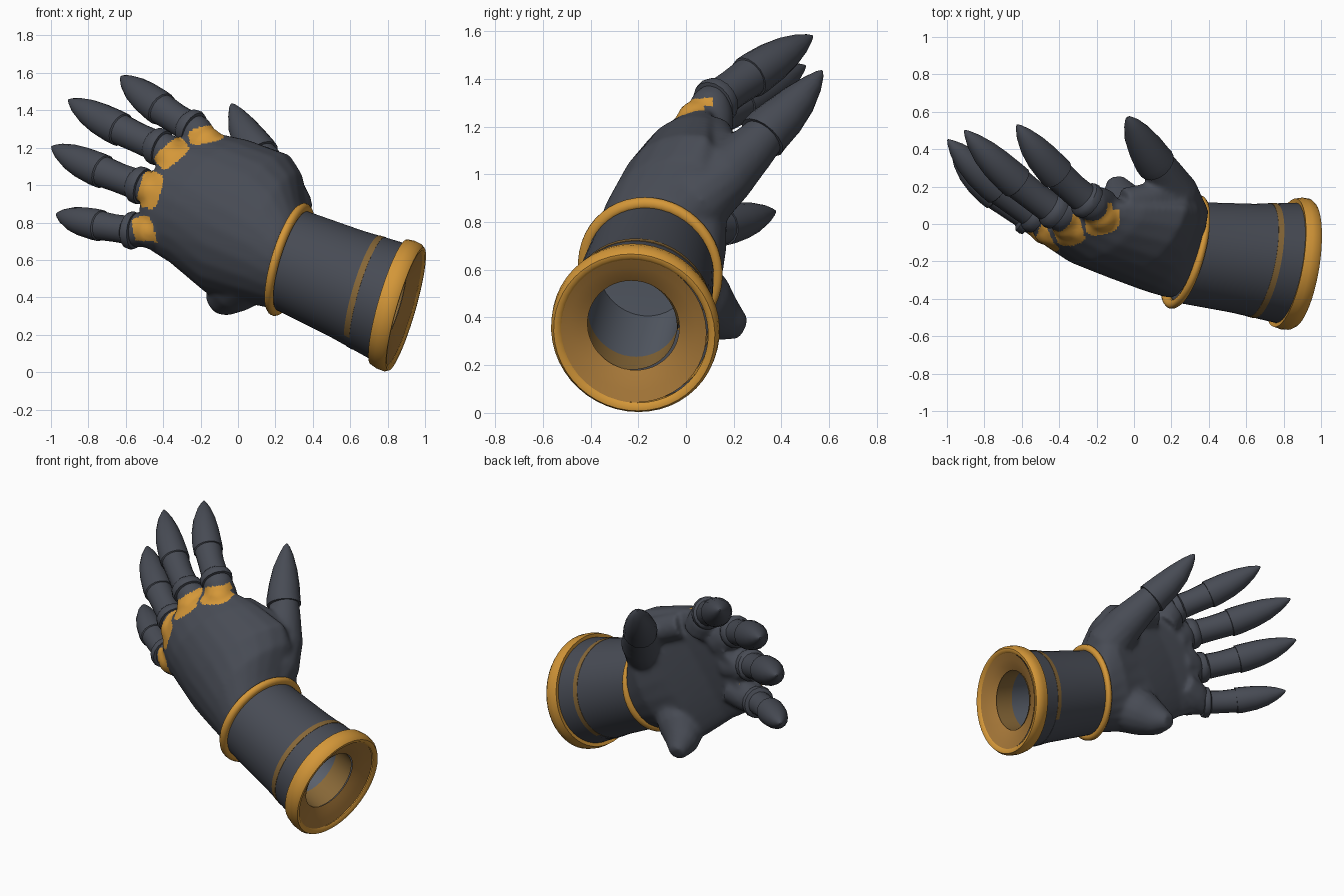
import bpy, bmesh, math
from mathutils import Vector as V

if "Cube" in bpy.data.objects:
    bpy.data.objects.remove(bpy.data.objects["Cube"])


def material(name, color):
    m = bpy.data.materials.new(name)
    m.diffuse_color = (*color, 1)
    m.use_nodes = True
    m.node_tree.nodes["Principled BSDF"].inputs["Base Color"].default_value = m.diffuse_color
    return m


STEEL = material("dark steel", (0.064, 0.071, 0.09))
GOLD = material("gold", (0.66, 0.31, 0.04))
BRONZE = material("dull bronze", (0.24, 0.135, 0.038))
AGED = material("aged gold", (0.40, 0.195, 0.042))
SLATE = material("slate", (0.10, 0.115, 0.145))


def loft(name, rings, mat, cap=True, closed=False):
    """Skin a list of equal-length point rings."""
    bm = bmesh.new()
    rows = [[bm.verts.new(p) for p in r] for r in rings]
    n = len(rows[0])
    pairs = list(zip(rows, rows[1:])) + ([(rows[-1], rows[0])] if closed else [])
    for a, b in pairs:
        for i in range(n):
            bm.faces.new((a[i], a[(i + 1) % n], b[(i + 1) % n], b[i]))
    if cap:
        bm.faces.new(rows[0])
        bm.faces.new(rows[-1])
    bmesh.ops.recalc_face_normals(bm, faces=bm.faces)
    me = bpy.data.meshes.new(name)
    bm.to_mesh(me)
    bm.free()
    ob = bpy.data.objects.new(name, me)
    bpy.context.collection.objects.link(ob)
    me.materials.append(mat)
    return ob


def smooth(ob, angle=35):
    bpy.ops.object.select_all(action='DESELECT')
    ob.select_set(True)
    bpy.context.view_layer.objects.active = ob
    bpy.ops.object.shade_smooth_by_angle(angle=math.radians(angle))


def circle(center, normal, r, n):
    q = V(normal).to_track_quat('Z', 'Y')
    return [V(center) + q @ V((r * math.cos(2 * math.pi * i / n),
                               r * math.sin(2 * math.pi * i / n), 0)) for i in range(n)]


def sweep(name, path, mat=STEEL, n=16):
    """Round tube along (point, radius) pairs."""
    pts = [V(p) for p, r in path]
    rings = []
    for i, (p, r) in enumerate(path):
        d = pts[min(i + 1, len(pts) - 1)] - pts[max(i - 1, 0)]
        rings.append(circle(p, d, r, n))
    return loft(name, rings, mat)


def ball(c, r):
    angles = [math.radians(d) for d in (-80, -50, -25, 0, 25, 50, 80)]
    return sweep("knuckle", [(V(c) + V((0, math.sin(a) * r, 0)), r * math.cos(a)) for a in angles])


# ---- cuff: skewed rings between wrist and mouth ----
WRIST, MOUTH = V((0.28, -0.15, 0.60)), V((0.88, -0.215, 0.345))
N_WRIST, N_MOUTH = V((1, -0.27, -0.31)), V((1, -0.16, -0.29))


def cuff(name, profile, mat, closed=False, shift=(0, 0, 0)):
    rings = [circle(WRIST.lerp(MOUTH, t) + V(shift), N_WRIST.lerp(N_MOUTH, t), r, 48)
             for t, r in profile]
    ob = loft(name, rings, mat, cap=False, closed=closed)
    smooth(ob, 50)
    return ob


HOLE = (0, -.022, .008)
cuff("cuff_sleeve", [(-.02, .275), (.5, .297), (.92, .328)], STEEL)
cuff("cuff_throat", [(.93, .197), (.72, .197)], BRONZE, shift=HOLE)
cuff("cuff_lining", [(.72, .197), (.4, .197), (.04, .2), (.03, .1), (.03, .004)], SLATE, shift=HOLE)
cuff("cuff_mouth_face", [(1.01, .315), (.985, .27), (.96, .23), (.93, .195)], AGED,
     shift=(0, -.01, .004))
cuff("cuff_mouth_rim", [(.89, .315), (.88, .348), (.94, .357), (1.0, .355), (1.03, .342),
                        (1.03, .325), (1.01, .312)], GOLD)
stripe = cuff("cuff_stripe", [(.65, .30), (.65, .31), (.70, .314), (.70, .305)], BRONZE, True)
stripe.data.materials.append(STEEL)
for f in stripe.data.polygons:
    f.material_index = int(f.center.z < 0.19)
cuff("wrist_ring", [(-.008 + .036 * math.cos(a), .288 + .026 * math.sin(a))
                    for a in [2 * math.pi * k / 10 for k in range(10)]], GOLD, True)

# ---- hand: lofted palm merged with knuckles, thumb root and heel ----
BACK = V((-0.27, -0.94, 0.18)).normalized()
# lower edge, upper edge, back depth, palm depth, forward bulge
sections = [
    ((.22, -.13, .34), (.36, -.13, .86), .28, .25, 0),
    ((.18, -.12, .34), (.35, -.08, .92), .31, .25, 0),
    ((.03, -.04, .37), (.34, .02, 1.06), .37, .19, 0),
    ((-.17, .05, .42), (.28, .08, 1.16), .385, .09, .03),
    ((-.36, .03, .58), (.06, .09, 1.24), .285, .07, .07),
    ((-.47, .02, .65), (-.10, .09, 1.275), .17, .08, .125),
    ((-.51, .03, .67), (-.14, .10, 1.285), .10, .08, .14),
]
rings = []
for lo, hi, back, palm, bulge in sections:
    mid, half = (V(lo) + V(hi)) / 2, (V(hi) - V(lo)) / 2
    ring = []
    for i in range(24):
        u, v = math.cos(math.pi * i / 12), math.sin(math.pi * i / 12)
        ring.append(mid + half * u + BACK * v * (back if v > 0 else palm)
                    + V((-.85, 0, .5)) * bulge * (1 - u * u))
    rings.append(ring)
parts = [loft("hand", rings, STEEL)]

for k in [(-.17, .05, 1.22), (-.35, .005, 1.13), (-.45, -.025, .965), (-.47, -.02, .755)]:
    parts.append(ball(k, .095))

FINGERS = {
    "index_finger": ((-.23, .11, 1.295), (-.625, .53, 1.58)),
    "middle_finger": ((-.40, .055, 1.195), (-.905, .50, 1.455)),
    "ring_finger": ((-.50, .035, .99), (-.995, .45, 1.205)),
    "little_finger": ((-.545, .03, .755), (-.97, .375, .845)),
}
# finger roots joining the palm
for a, b in FINGERS.values():
    a, b = V(a), V(b)
    root = a.lerp(V((-.05, .06, .9)), .35)
    parts.append(sweep("finger_root", [(root, .1), (a.lerp(root, .4), .1), (a, .092),
                                       (a.lerp(b, .05), .085)]))
parts.append(sweep("thumb_root", [((.25, -.06, .78), .13), ((.25, .05, .89), .15),
                                  ((.215, .17, 1.0), .128), ((.15, .28, 1.11), .103),
                                  ((.11, .34, 1.175), .09)]))
parts.append(sweep("thumb_web", [((.22, .12, 1.02), .11), ((.1, .14, 1.11), .085),
                                 ((-.05, .11, 1.17), .085)]))
parts.append(sweep("palm_heel", [((.05, -.02, .52), .17), ((-.03, .08, .45), .145),
                                 ((-.08, .16, .39), .1), ((-.10, .24, .355), .048)]))
bpy.ops.object.select_all(action='DESELECT')
for p in parts:
    p.select_set(True)
hand = parts[0]
bpy.context.view_layer.objects.active = hand
bpy.ops.object.join()
rm = hand.modifiers.new("merge", 'REMESH')
rm.mode = 'VOXEL'
rm.voxel_size = 0.012
sm = hand.modifiers.new("soften", 'SMOOTH')
sm.factor, sm.iterations = 0.5, 16
dg = bpy.context.evaluated_depsgraph_get()
hand.data = bpy.data.meshes.new_from_object(hand.evaluated_get(dg))
hand.modifiers.clear()
hand.data.materials.clear()
hand.data.materials.append(STEEL)
hand.data.materials.append(GOLD)

# gold knuckle patches: x, z, long-axis angle, half length, half width
patches = [(-.17, 1.27, 12, .095, .045), (-.355, 1.17, 40, .095, .052),
           (-.47, .975, 74, .098, .058), (-.50, .74, 106, .095, .055)]
for f in hand.data.polygons:
    if f.normal.y > 0.15 or f.center.y > 0.11 or f.normal.z < -0.6:
        continue
    for x, z, ang, hl, hw in patches:
        c, s = math.cos(math.radians(ang)), math.sin(math.radians(ang))
        dx, dz = f.center.x - x, f.center.z - z
        if (abs(dx * c + dz * s) / hl) ** 4 + (abs(dz * c - dx * s) / hw) ** 4 < 1:
            f.material_index = 1
smooth(hand, 60)

# ---- fingers: collar, first joint, pointed claw ----
profile = [(0, .06), (.01, .098), (.045, .103), (.085, .098), (.11, .084), (.25, .082), (.42, .086),
           (.425, .094), (.5, .094), (.65, .087), (.78, .072), (.9, .045), (.97, .02), (1, .005)]
for name, (a, b) in FINGERS.items():
    a, b = V(a), V(b)
    k = 0.9 if name == "little_finger" else 0.98
    smooth(sweep(name, [(a.lerp(b, t) + V((-.01, -.025, -.01)) * 4 * t * (1 - t),
                         r * (k if t > .09 else 1)) for t, r in profile]))

# ---- thumb claw ----
smooth(sweep("thumb", [((.125, .315, 1.15), .08), ((.12, .32, 1.155), .106),
                       ((.10, .345, 1.185), .104), ((.06, .41, 1.245), .094),
                       ((.02, .475, 1.315), .075), ((-.01, .53, 1.38), .045),
                       ((-.028, .56, 1.42), .02), ((-.034, .57, 1.435), .004)]))
